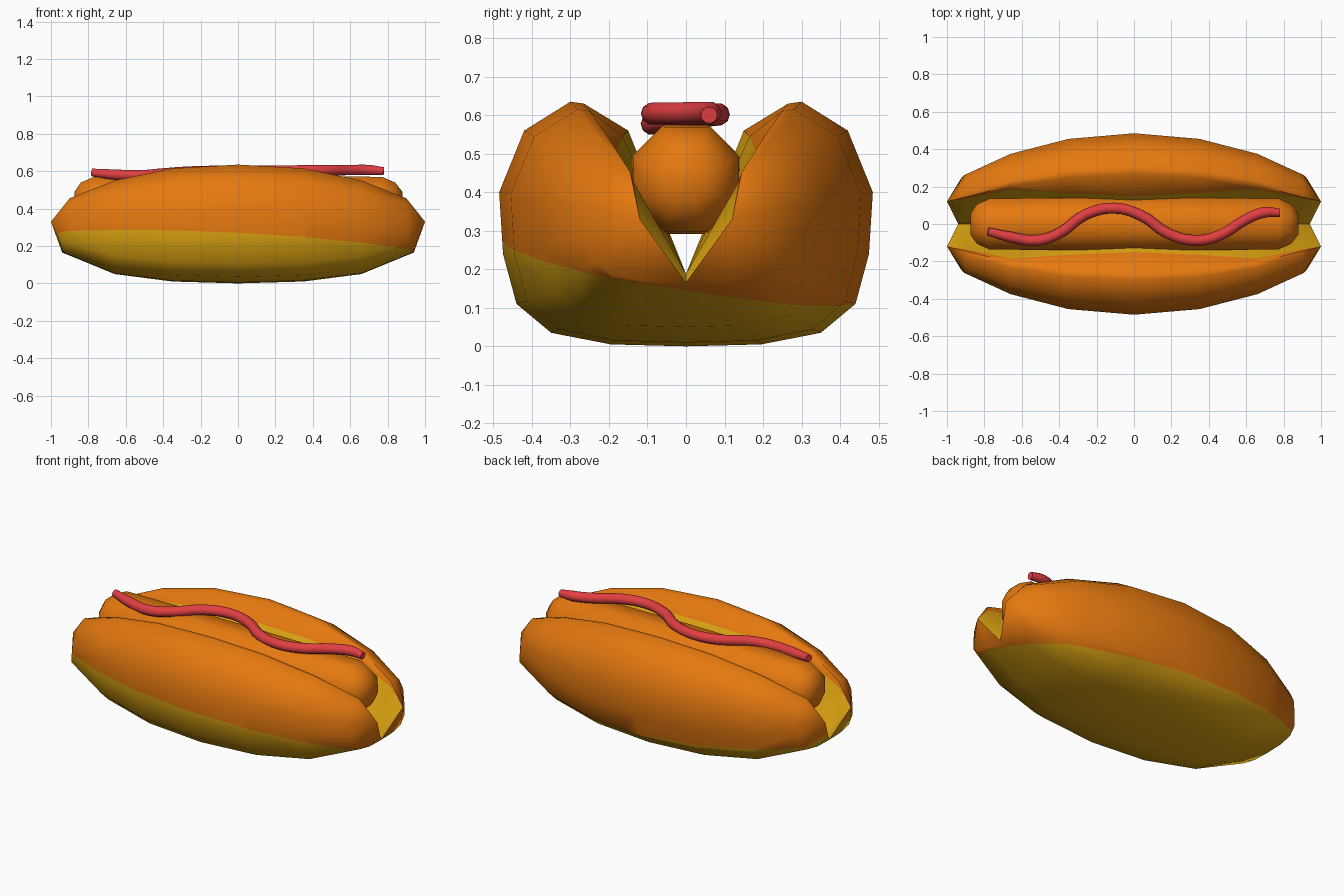
import bpy, bmesh, math
from mathutils import Vector

if "Cube" in bpy.data.objects:
    bpy.data.objects.remove(bpy.data.objects["Cube"])


def material(name, rgb):
    m = bpy.data.materials.new(name)
    m.diffuse_color = (*rgb, 1)
    m.use_nodes = True
    m.node_tree.nodes["Principled BSDF"].inputs["Base Color"].default_value = m.diffuse_color
    return m


crust = material("orange crust", (0.78, 0.19, 0.005))
crumb = material("yellow crumb", (0.72, 0.37, 0.006))
red = material("red sauce", (0.75, 0.05, 0.055))


def finish(bm, name, mats, angle):
    bmesh.ops.recalc_face_normals(bm, faces=bm.faces)
    me = bpy.data.meshes.new(name)
    bm.to_mesh(me)
    bm.free()
    for m in mats:
        me.materials.append(m)
    ob = bpy.data.objects.new(name, me)
    bpy.context.collection.objects.link(ob)
    bpy.ops.object.select_all(action='DESELECT')
    ob.select_set(True)
    bpy.context.view_layer.objects.active = ob
    bpy.ops.object.shade_smooth_by_angle(angle=math.radians(angle))
    return ob


# Bun: half cross-section from bottom centre round the outside to the lip
profile = [(0, 0), (0.195, 0.005), (0.35, 0.035), (0.44, 0.11), (0.475, 0.24),
           (0.485, 0.40), (0.42, 0.56), (0.30, 0.635), (0.265, 0.63)]
# x, half width, bottom z, top z, lip y
stations = [(0, 0.485, 0, 0.635, 0.15), (0.35, 0.455, 0.01, 0.615, 0.165),
            (0.66, 0.375, 0.05, 0.55, 0.185), (0.90, 0.265, 0.165, 0.455, 0.135)]
MID = 0.33


def section(x, w, bottom, top, lip, sign):
    pts = []
    for y, z in profile + [(None, 0.56)]:
        k = (top - MID) / 0.305 if z > MID else (MID - bottom) / MID
        low = max(0, (MID - z) / MID) if x == 0.90 else 0
        yy = lip if y is None else y * w / 0.485
        pts.append((sign * (x + 0.04 * low), yy, MID + (z - MID) * k))
    pts.append((sign * (0.93 if x == 0.90 else x), 0, 0.188))
    return pts


bm = bmesh.new()
rows = [section(*s, -1) for s in reversed(stations[1:])] + [section(*s, 1) for s in stations]
for side in (1, -1):
    grid = [[bm.verts.new((x, y * side, z)) for x, y, z in r] for r in rows]
    n = len(grid[0])
    for a, b in zip(grid, grid[1:]):
        for j in range(n - 1):
            f = bm.faces.new((a[j], a[j + 1], b[j + 1], b[j]))
            f.material_index = 1 if j == n - 2 else 0
    # rounded tips
    for ring, sx in ((grid[0], -1), (grid[-1], 1)):
        tip = bm.verts.new((sx, 0.12 * side, MID))
        for j in range(n):
            f = bm.faces.new((ring[j], ring[(j + 1) % n], tip))
            f.material_index = 1 if j >= n - 2 else 0
bmesh.ops.remove_doubles(bm, verts=bm.verts, dist=0.0005)
# Pale underside below a slightly tilted plane
nrm, co = Vector((0.05, 0.17, 1)), Vector((0, 0, 0.19))
bmesh.ops.bisect_plane(bm, geom=bm.verts[:] + bm.edges[:] + bm.faces[:],
                       plane_co=co, plane_no=nrm.normalized())
for f in bm.faces:
    if (f.calc_center_median() - co).dot(nrm) < 0:
        f.material_index = 1
finish(bm, "bun", [crust, crumb], 50)

# Sausage: eight-sided rod with rounded ends
bm = bmesh.new()
rings = []
for x, r in ((-0.875, 0.06), (-0.84, 0.115), (-0.77, 0.148), (0, 0.153),
             (0.77, 0.148), (0.84, 0.115), (0.88, 0.06)):
    rings.append([bm.verts.new((x, r * math.cos(t), 0.433 + r * math.sin(t)))
                  for t in (math.pi / 8 + i * math.pi / 4 for i in range(8))])
for a, b in zip(rings, rings[1:]):
    for i in range(8):
        k = (i + 1) % 8
        bm.faces.new((a[i], a[k], b[k], b[i]))
bm.faces.new(rings[0])
bm.faces.new(rings[-1])
finish(bm, "sausage", [crust], 60)

# Sauce: wavy tube along the top of the sausage
path = [(-0.78, -0.04, 0.593), (-0.66, -0.07, 0.582), (-0.52, -0.088, 0.578),
        (-0.40, -0.05, 0.588), (-0.26, 0.05, 0.598), (-0.11, 0.085, 0.602),
        (0.04, 0.045, 0.603), (0.18, -0.05, 0.603), (0.33, -0.088, 0.604),
        (0.46, -0.06, 0.605), (0.60, 0.025, 0.606), (0.70, 0.063, 0.606),
        (0.78, 0.06, 0.600)]
cu = bpy.data.curves.new("sauce", 'CURVE')
cu.dimensions = '3D'
cu.bevel_depth = 0.029
cu.bevel_resolution = 3
cu.resolution_u = 4
cu.use_fill_caps = True
sp = cu.splines.new('BEZIER')
sp.bezier_points.add(len(path) - 1)
for p, c in zip(sp.bezier_points, path):
    p.co = c
    p.handle_left_type = p.handle_right_type = 'AUTO'
for p in (sp.bezier_points[0], sp.bezier_points[-1]):
    p.radius = 0.75
cu.materials.append(red)
ob = bpy.data.objects.new("sauce", cu)
bpy.context.collection.objects.link(ob)
bpy.ops.object.select_all(action='DESELECT')
ob.select_set(True)
bpy.context.view_layer.objects.active = ob
bpy.ops.object.convert(target='MESH')
bpy.ops.object.shade_smooth_by_angle(angle=math.radians(50))
